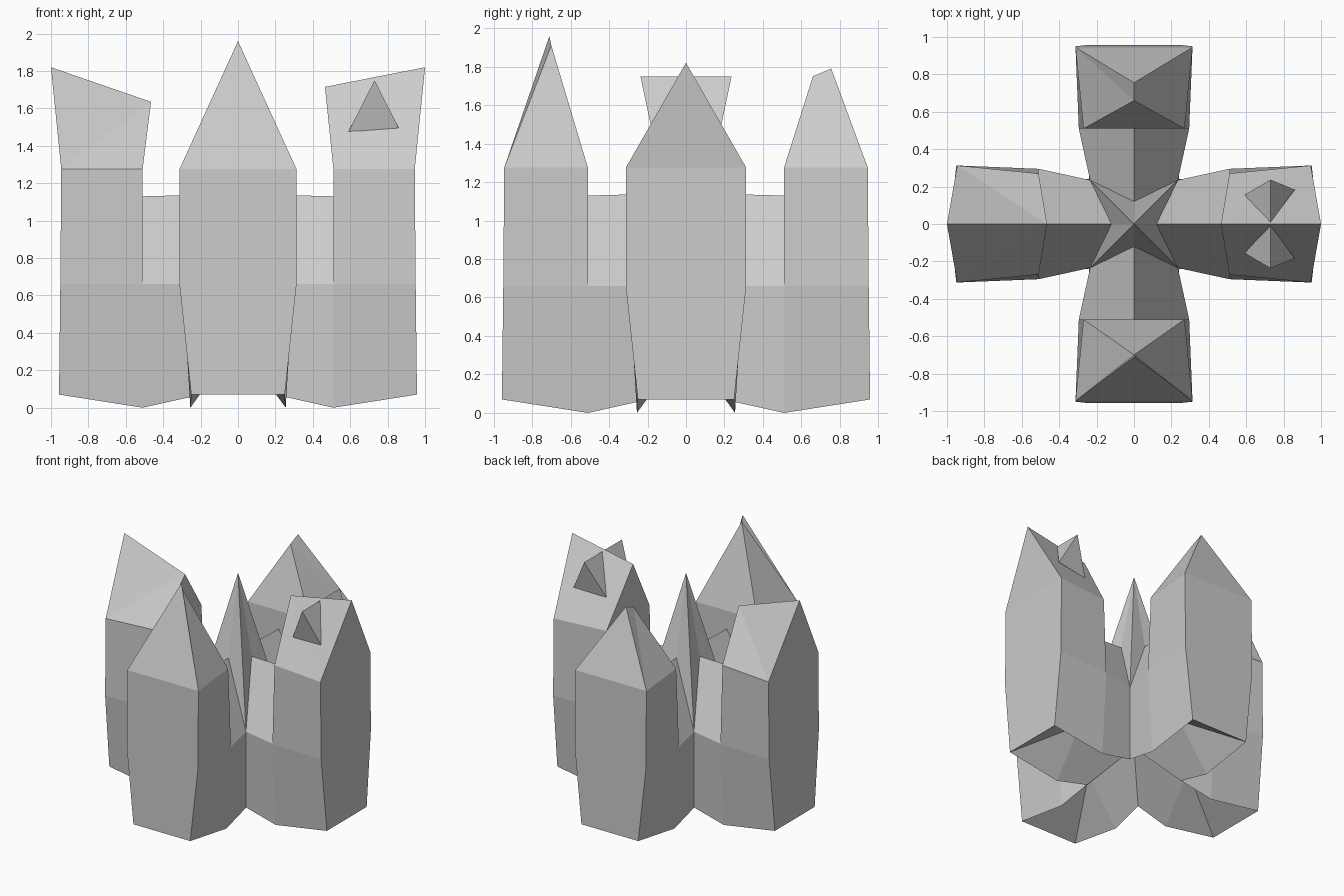
import bpy, bmesh
from math import radians
from mathutils import Matrix, Vector

if "Cube" in bpy.data.objects:
    bpy.data.objects.remove(bpy.data.objects["Cube"])


def make(name, polys, angle=0):
    """Weld a list of polygons into one flat-shaded object turned about z."""
    bm = bmesh.new()
    rot = Matrix.Rotation(radians(angle), 3, 'Z')
    for poly in polys:
        pts = []
        for p in poly:
            v = rot @ Vector(p)
            if not any((v - q).length < 1e-5 for q in pts):
                pts.append(v)
        if len(pts) > 2:
            bm.faces.new([bm.verts.new(v) for v in pts])
    bmesh.ops.remove_doubles(bm, verts=bm.verts, dist=1e-4)
    bmesh.ops.recalc_face_normals(bm, faces=bm.faces)
    me = bpy.data.meshes.new(name)
    bm.to_mesh(me)
    bm.free()
    ob = bpy.data.objects.new(name, me)
    bpy.context.collection.objects.link(ob)
    return ob


def tower(name, angle, outer, inner):
    """One wing pointing along +x; outer and inner are (radius, z) of its roof ridge."""
    ro, ri = (outer[0], 0, outer[1]), (inner[0], 0, inner[1])
    gable, ridge_end = (.51, 0, 1.13), (.12, 0, 1.14)
    vault, hub = (.51, 0, .35), (0, 0, .35)
    sides = []
    polys = []
    for s in (1, -1):
        o0, o1, o2 = (.957, .25*s, .07), (.95, .313*s, .66), (.945, .313*s, 1.275)
        i0, i1, i2 = (.51, .255*s, 0), (.51, .295*s, .66), (.51, .27*s, 1.275)
        c0, c1 = (.24, .24*s, .06), (.235, .235*s, .66)
        sides.append((o0, o1, o2, i0, i1, i2))
        polys += [
            (o0, o1, i1, i0), (o1, o2, i2, i1),      # side walls
            (o2, ro, ri), (o2, ri, i2),              # roof slopes
            (i0, i1, c1, c0),                        # link walls
            (i1, gable, ridge_end, c1),              # link roof
            (o0, i0, vault), (i0, c0, hub, vault),   # vaulted underside
        ]
    a, b = sides
    polys += [
        (a[0], a[1], b[1], b[0]), (a[1], a[2], b[2], b[1]),  # outer wall
        (a[2], ro, b[2]),                                    # outer gable
        (a[5], ri, b[5]),                                    # inner gable
        (a[4], a[5], b[5], b[4], gable),                     # inner wall
        (a[0], vault, b[0]),                                 # underside end
    ]
    return make(name, polys, angle)


# Four wings
tower("right_tower", 0, (1.0, 1.82), (.465, 1.715))
tower("back_tower", 90, (.755, 1.79), (.66, 1.75))
tower("left_tower", 180, (1.0, 1.82), (.465, 1.635))
tower("front_tower", 270, (.71, 1.96), (.70, 1.91))

# Star-shaped centre spire
tip = (0, 0, 1.77)
corner, valley = Vector((.235, .235, .66)), Vector((.12, 0, 1.14))
spire = []
for k in range(4):
    r0 = Matrix.Rotation(radians(90*k), 3, 'Z')
    r1 = Matrix.Rotation(radians(90*k + 90), 3, 'Z')
    spire += [(r0 @ valley, r0 @ corner, tip), (r0 @ corner, r1 @ valley, tip)]
make("centre_spire", spire)

# Pointed dormers on the right roof
for s, label in ((-1, "front_dormer"), (1, "back_dormer")):
    peak, root = (.73, .237*s, 1.75), (.73, .01*s, 1.75)
    lo, hi = (.59, .155*s, 1.475), (.86, .183*s, 1.495)
    make(label, [(peak, lo, hi), (peak, root, lo), (peak, hi, root), (lo, root, hi)])
